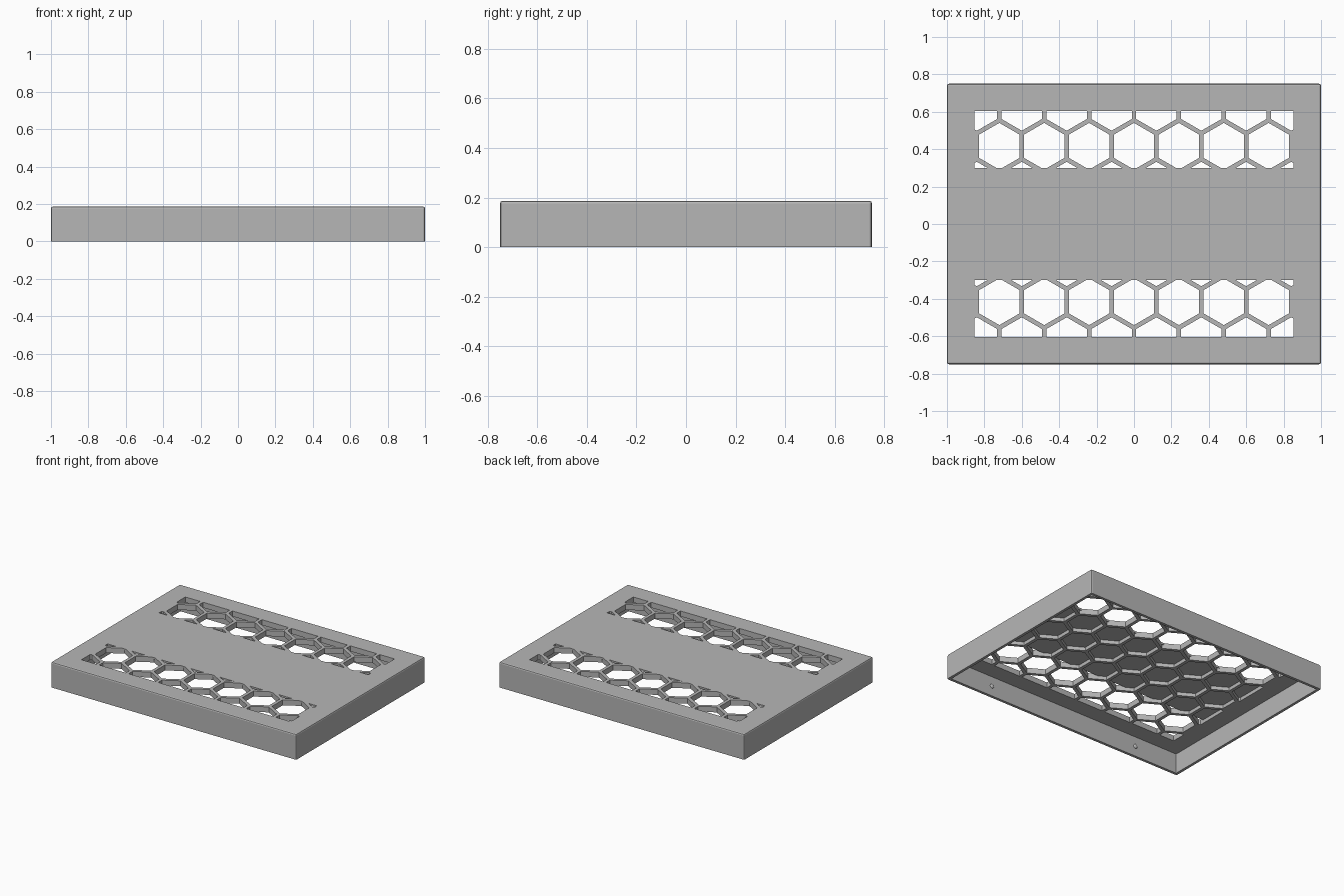
import bpy, bmesh, math
from mathutils import Matrix, Vector

if "Cube" in bpy.data.objects:
    bpy.data.objects.remove(bpy.data.objects["Cube"], do_unlink=True)

HX, HY, TOP = 1.0, 0.75, 0.187      # outer half sizes and height
WALL, ROOF = 0.02, 0.147            # wall thickness, underside of roof
PANEL = 0.173                       # underside of the closed middle strip
PITCH, FLAT = 0.24, 0.216           # honeycomb spacing and cell width

grey = bpy.data.materials.new("light_grey")
grey.use_nodes = True
grey.diffuse_color = (0.47, 0.47, 0.47, 1)
grey.node_tree.nodes["Principled BSDF"].inputs["Base Color"].default_value = (0.47, 0.47, 0.47, 1)


def finish(bm, name, helper=False):
    bmesh.ops.recalc_face_normals(bm, faces=bm.faces)
    mesh = bpy.data.meshes.new(name)
    bm.to_mesh(mesh)
    bm.free()
    mesh.materials.append(grey)
    ob = bpy.data.objects.new(name, mesh)
    bpy.context.collection.objects.link(ob)
    ob.hide_render = helper
    return ob


def box_mesh(hx, hy, z0, z1):
    bm = bmesh.new()
    mat = Matrix.Translation((0, 0, (z0 + z1) / 2)) @ Matrix.Diagonal((2 * hx, 2 * hy, z1 - z0, 1))
    bmesh.ops.create_cube(bm, size=1, matrix=mat)
    return bm


def boolean(ob, other, operation):
    mod = ob.modifiers.new(other.name, 'BOOLEAN')
    mod.operation, mod.solver, mod.object = operation, 'EXACT', other


# Outer shell: softened everywhere but around the open bottom
bm = box_mesh(HX, HY, 0, TOP)
edges = [e for e in bm.edges if max(v.co.z for v in e.verts) > TOP / 2]
bmesh.ops.bevel(bm, geom=edges, offset=0.01, segments=2, profile=0.5, affect='EDGES')
lid = finish(bm, "vented_lid")

# Hollow underside
cavity = finish(box_mesh(HX - WALL, HY - WALL, -0.1, ROOF), "cavity_cutter", True)

# Honeycomb cells in staggered rows
bm = bmesh.new()
for row in range(-3, 4):
    odd = row % 2
    for col in range(-4 if odd else -3, 4):
        centre = ((col + odd / 2) * PITCH, row * PITCH * math.sqrt(0.75), TOP)
        bmesh.ops.create_cone(
            bm, cap_ends=True, segments=6, radius1=FLAT / math.sqrt(3),
            radius2=FLAT / math.sqrt(3), depth=0.14,
            matrix=Matrix.Translation(centre))
# Turn cells so that a corner points along y
for v in bm.verts:
    v.co.z = 0.12 if v.co.z < TOP else 0.25
corner = max(bm.verts, key=lambda v: v.co.y).co
pointed = abs(corner.x / PITCH * 2 - round(corner.x / PITCH * 2)) < 0.01
if not pointed:
    for f in [f for f in bm.faces if len(f.verts) == 6]:
        c = f.calc_center_median()
        bmesh.ops.rotate(bm, verts=f.verts, cent=c, matrix=Matrix.Rotation(math.pi / 6, 3, 'Z'))
cells = finish(bm, "honeycomb_cutter", True)

# Trim cells to the vent field and keep the middle strip closed on top
field = finish(box_mesh(0.853, 0.605, 0, 0.4), "vent_field", True)
panel = finish(box_mesh(0.95, 0.3, PANEL, 0.5), "middle_panel", True)
boolean(cells, field, 'INTERSECT')
boolean(cells, panel, 'DIFFERENCE')
boolean(lid, cavity, 'DIFFERENCE')
boolean(lid, cells, 'DIFFERENCE')

# Bake the cuts and drop the helpers
bpy.context.view_layer.update()
graph = bpy.context.evaluated_depsgraph_get()
baked = bpy.data.meshes.new_from_object(lid.evaluated_get(graph))
lid.modifiers.clear()
lid.data = baked
baked.name = "vented_lid"
for helper in (cavity, cells, field, panel):
    bpy.data.objects.remove(helper, do_unlink=True)

# Small snap bumps inside the front and back walls
for side, sy in (("front", -1), ("back", 1)):
    for hand, sx in (("left", 1), ("right", -1)):
        bm = bmesh.new()
        mat = Matrix.Translation((sx * 0.625, sy * (HY - WALL), 0.075)) @ Matrix.Diagonal((1, 0.6, 1, 1))
        bmesh.ops.create_uvsphere(bm, u_segments=16, v_segments=10, radius=0.016, matrix=mat)
        bump = finish(bm, f"snap_bump_{side}_{hand}")
        for p in bump.data.polygons:
            p.use_smooth = True
